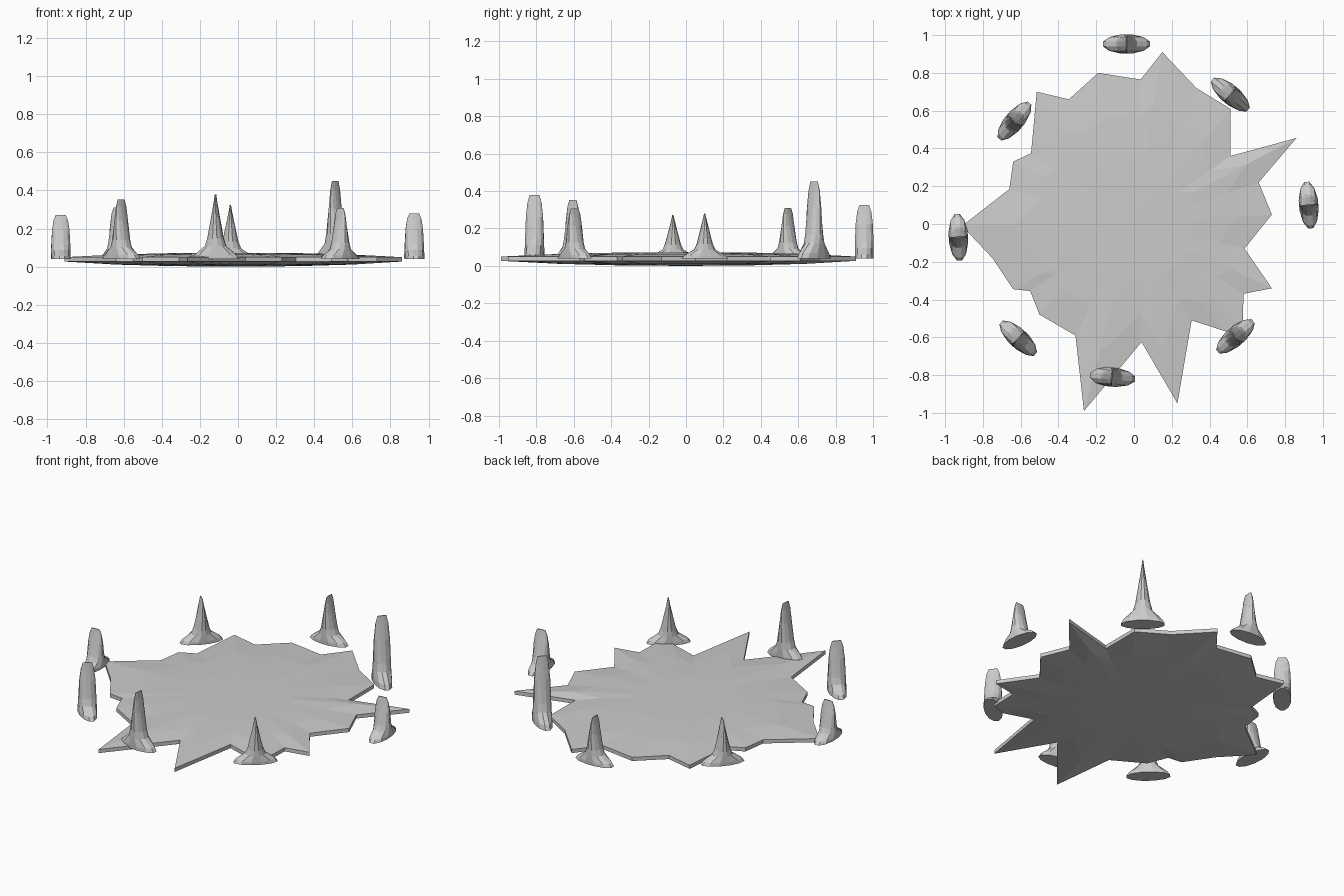
import bpy, bmesh, math

if "Cube" in bpy.data.objects:
    bpy.data.objects.remove(bpy.data.objects["Cube"])


def make_object(name, bm):
    bmesh.ops.recalc_face_normals(bm, faces=bm.faces)
    mesh = bpy.data.meshes.new(name)
    bm.to_mesh(mesh)
    bm.free()
    ob = bpy.data.objects.new(name, mesh)
    bpy.context.collection.objects.link(ob)
    return ob


def loft(name, rings, bottom=None, top=None):
    """Bridge equal-sized rings, closing the ends with a centre fan or a flat cap."""
    bm = bmesh.new()
    vs = [[bm.verts.new(p) for p in r] for r in rings]
    n = len(vs[0])
    for a, b in zip(vs, vs[1:]):
        for i in range(n):
            j = (i + 1) % n
            bm.faces.new((a[i], a[j], b[j], b[i]))
    for ring, centre in ((vs[0], bottom), (vs[-1], top)):
        if centre is None:
            bm.faces.new(ring)
        else:
            c = bm.verts.new(centre)
            for i in range(n):
                bm.faces.new((c, ring[i], ring[(i + 1) % n]))
    return make_object(name, bm)


# Splash plate: jagged outline, slightly domed above and below
outline = [(.15, .91), (.33, .72), (.51, .61), (.51, .36), (.86, .455), (.66, .22),
           (.73, .05), (.585, -.13), (.73, -.34), (.58, -.37), (.575, -.54),
           (.49, -.57), (.305, -.51), (.23, -.95), (.04, -.625), (-.265, -.99),
           (-.31, -.59), (-.50, -.48), (-.55, -.355), (-.64, -.345), (-.75, -.18),
           (-.91, -.01), (-.66, .185), (-.64, .33), (-.545, .375), (-.515, .70),
           (-.345, .66), (-.19, .80), (.035, .765)]


def plate_ring(t, z):
    # inner rings blend toward a circle
    pts = []
    for x, y in outline:
        r = math.hypot(x, y)
        k = t * (t * r + (1 - t) * 0.68) / r
        pts.append((x * k, y * k, z))
    return pts


loft("splash_plate",
     [plate_ring(.45, .003), plate_ring(.75, .011), plate_ring(1, .027),
      plate_ring(1, .05), plate_ring(.75, .064), plate_ring(.45, .071)],
     bottom=(0, 0, 0), top=(0, 0, .073))

# Spikes: height fraction, tangential half width, radial half width
PROFILE = [(0, .128, .05), (.07, .112, .051), (.20, .058, .051), (.32, .044, .05),
           (.65, .023, .046), (.88, .009, .038), (1, .003, .026)]
BASE_Z = 0.04
SIDES = 12
# x, y, angle of the wide axis, tip height
SPIKES = [(-.04, .953, 0, .325), (.51, .685, -40, .45), (.925, .10, 95, .28),
          (.537, -.595, 41, .307), (-.118, -.81, -5, .38), (-.613, -.605, -43, .352),
          (-.93, -.07, 93, .272), (-.633, .545, 50, .31)]

for i, (cx, cy, deg, tip) in enumerate(SPIKES):
    ca, sa = math.cos(math.radians(deg)), math.sin(math.radians(deg))
    rings = []
    for f, a, b in PROFILE:
        z = BASE_Z + f * (tip - BASE_Z)
        ring = []
        for k in range(SIDES):
            t = 2 * math.pi * (k + .5) / SIDES
            u, v = a * math.cos(t), b * math.sin(t) * 1.03
            ring.append((cx + u * ca - v * sa, cy + u * sa + v * ca, z))
        rings.append(ring)
    loft(f"spike_{i + 1}", rings)
